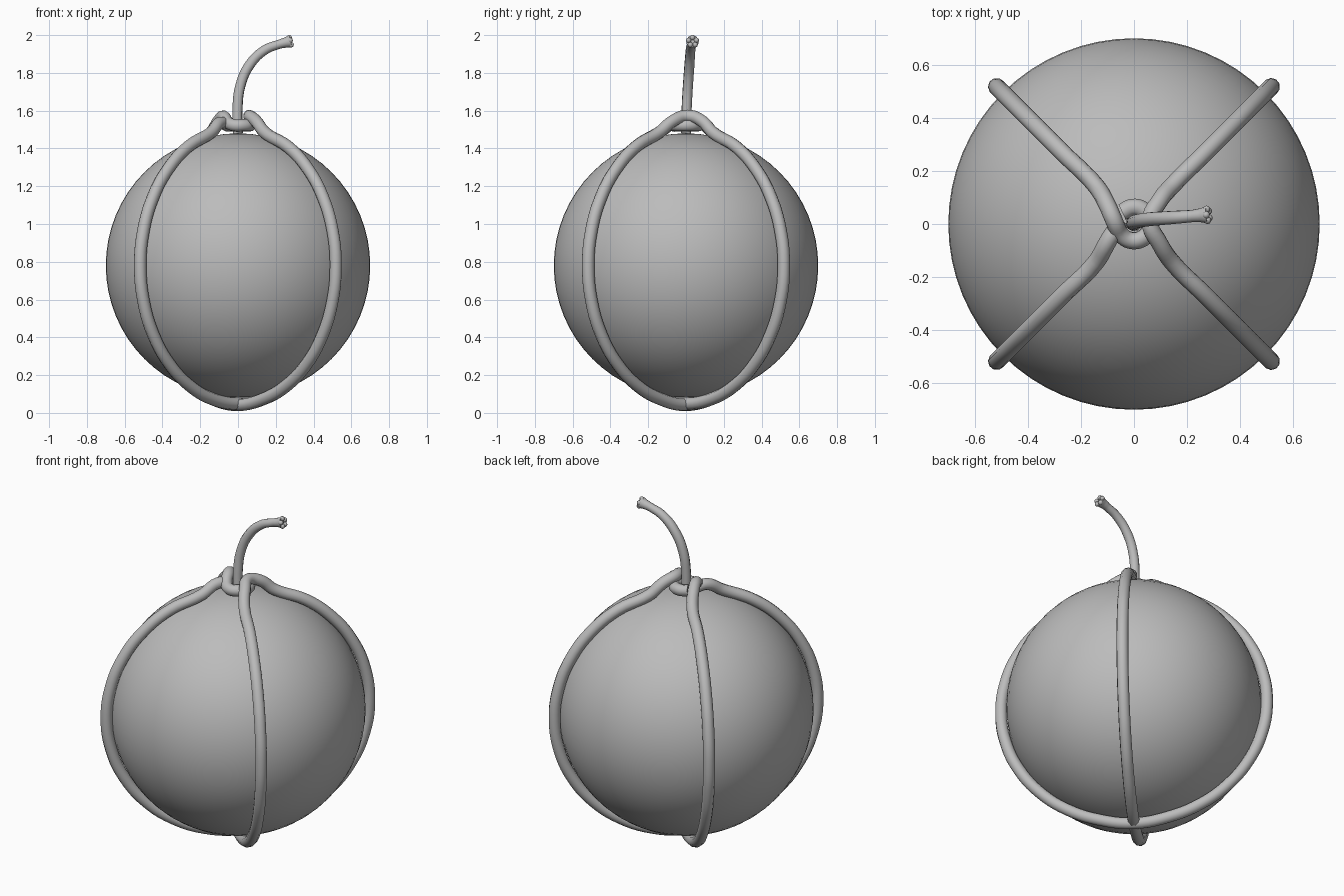
import bpy
from math import sin, cos, pi, radians
from mathutils import Vector

cube = bpy.data.objects.get("Cube")
if cube:
    bpy.data.objects.remove(cube, do_unlink=True)

BALL_R, BALL_Z = 0.7, 0.78
ROPE_R, WRAP_R = 0.033, 0.732

grey = bpy.data.materials.new("plain grey")
grey.use_nodes = True
colour = (0.5, 0.5, 0.5, 1)
grey.diffuse_color = colour
grey.node_tree.nodes["Principled BSDF"].inputs["Base Color"].default_value = colour


def finish(obj, name):
    obj.name = name
    obj.data.materials.clear()
    obj.data.materials.append(grey)
    bpy.ops.object.shade_smooth_by_angle(angle=radians(50))


def tube(name, points, radius, scales=None):
    """Round cord through the points, turned into a mesh."""
    curve = bpy.data.curves.new(name, "CURVE")
    curve.dimensions = "3D"
    curve.bevel_depth = radius
    curve.bevel_resolution = 3
    curve.resolution_u = 5
    curve.use_fill_caps = True
    spline = curve.splines.new("BEZIER")
    spline.bezier_points.add(len(points) - 1)
    for i, (bp, p) in enumerate(zip(spline.bezier_points, points)):
        bp.co = p
        bp.handle_left_type = bp.handle_right_type = "AUTO"
        bp.radius = scales[i] if scales else 1
    obj = bpy.data.objects.new(name, curve)
    bpy.context.collection.objects.link(obj)
    bpy.ops.object.select_all(action="DESELECT")
    obj.select_set(True)
    bpy.context.view_layer.objects.active = obj
    bpy.ops.object.convert(target="MESH")
    finish(bpy.context.object, name)


def half_wrap(sx, sy, drop):
    """One strand from near the knot, under the ball and up the far side."""
    pts = []
    steps = 22
    for i in range(steps + 1):
        a = radians(16) + (2 * pi - radians(32)) * i / steps
        r = WRAP_R + (drop if abs(a - pi) < 0.1 else 0)
        h = r * sin(a) / 2 ** 0.5
        pts.append((sx * h, sy * h, BALL_Z + r * cos(a)))
    return pts


# Ball
bpy.ops.mesh.primitive_uv_sphere_add(segments=64, ring_count=32, radius=BALL_R,
                                     location=(0, 0, BALL_Z))
finish(bpy.context.object, "ball")

# Wrapping cord: two crossing loops, joined by a bend on the right of the knot
path = [(-0.05, 0.01, 1.52), (-0.095, -0.06, 1.535)]
path += half_wrap(-1, -1, 0.0)
path += [(0.095, 0.085, 1.545), (0.06, 0.01, 1.572), (0.095, -0.07, 1.545)]
path += half_wrap(1, -1, 0.006)
path += [(-0.1, 0.07, 1.55), (-0.076, 0.015, 1.568)]
# Collar that the cord makes around the stem
for i in range(8):
    a = radians(215 + 40 * i)
    path.append((0.063 * cos(a), 0.063 * sin(a), 1.535 if i == 0 else 1.522))
tube("wrapping_cord", path, ROPE_R)

# Free end of the cord, rising and curling to the left with a flared tip
stem = [(0, 0, 1.48), (-0.003, 0.003, 1.6), (0.012, 0.01, 1.73), (0.06, 0.018, 1.84),
        (0.14, 0.024, 1.92), (0.22, 0.03, 1.952), (0.25, 0.033, 1.96), (0.277, 0.035, 1.966)]
tube("cord_end", stem, 0.027, [1, 1, 1, 1, 0.95, 0.88, 1, 1.25])

# Frayed lobes around the tip
tip = Vector(stem[-1])
axis = (tip - Vector(stem[-3])).normalized()
side = axis.cross(Vector((0, 0, 1))).normalized()
up = side.cross(axis)
for i in range(5):
    a = 2 * pi * i / 5 + 0.3
    bpy.ops.mesh.primitive_uv_sphere_add(segments=10, ring_count=6, radius=0.014,
        location=tip + 0.022 * (side * cos(a) + up * sin(a)))
    finish(bpy.context.object, "frayed_tip_" + str(i + 1))
